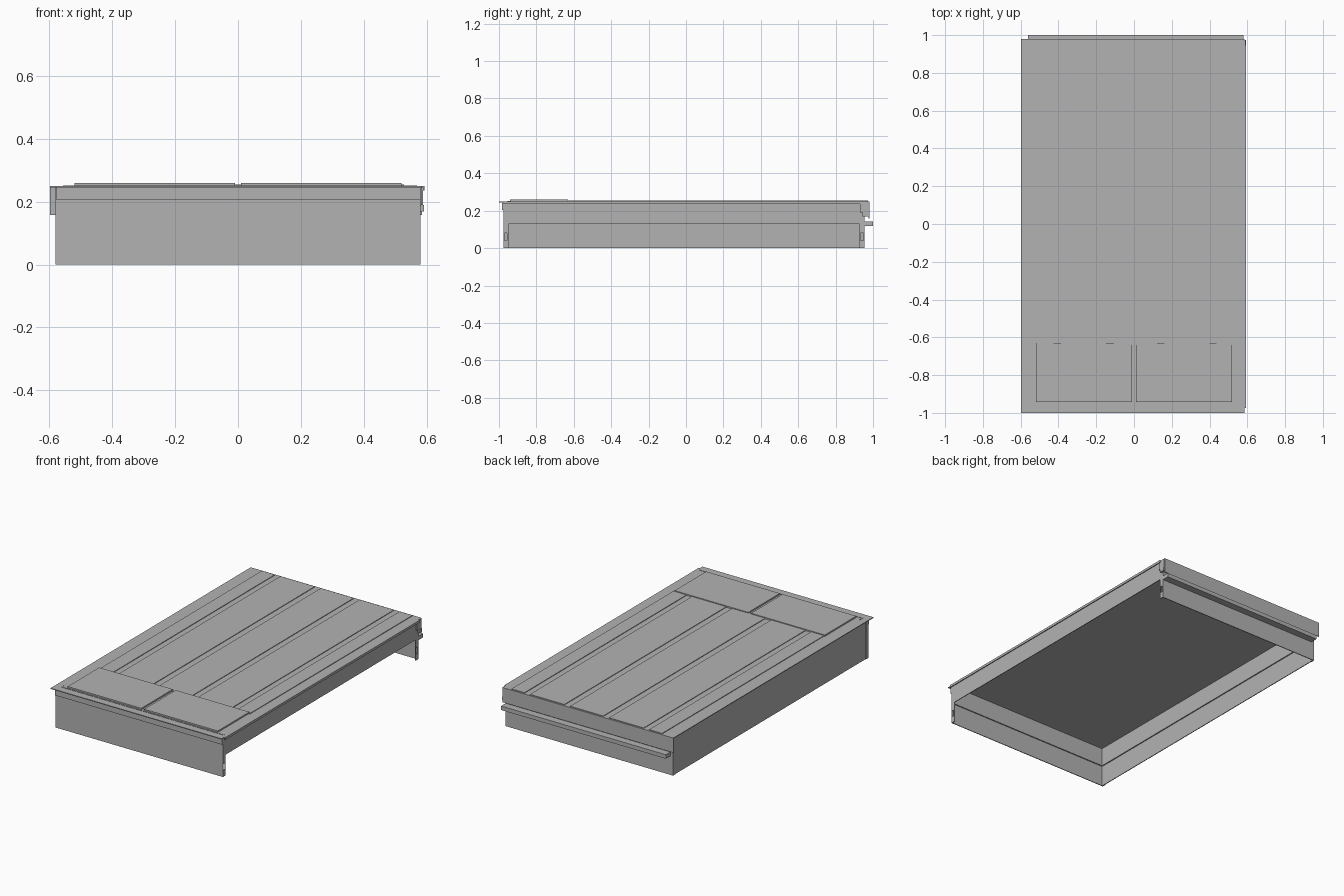
import bpy

cube = bpy.data.objects.get("Cube")
if cube:
    bpy.data.objects.remove(cube, do_unlink=True)

# Single painted sheet-metal colour
grey = bpy.data.materials.new("sheet_grey")
grey.use_nodes = True
colour = (0.45, 0.45, 0.45, 1)
grey.diffuse_color = colour
grey.node_tree.nodes["Principled BSDF"].inputs["Base Color"].default_value = colour


def box(name, x, y, z):
    """Box given by its low and high limit on each axis."""
    bpy.ops.mesh.primitive_cube_add(size=1)
    ob = bpy.context.object
    ob.name = name
    for v in ob.data.vertices:
        v.co = [lim[0] if c < 0 else lim[1] for c, lim in zip(v.co, (x, y, z))]
    ob.data.materials.append(grey)
    return ob


def cut(ob, cutter):
    cutter.hide_render = True
    cutter.hide_viewport = True
    cutter.display_type = 'WIRE'
    mod = ob.modifiers.new("slot", 'BOOLEAN')
    mod.operation = 'DIFFERENCE'
    mod.object = cutter
    mod.solver = 'EXACT'
    bpy.context.view_layer.objects.active = ob
    bpy.ops.object.modifier_apply(modifier=mod.name)
    bpy.data.objects.remove(cutter, do_unlink=True)


T = 0.005           # sheet thickness
LEFT, RIGHT = -0.577, 0.58
FRONT, BACK = -0.977, 0.955
MID, TOP = 0.13, 0.25

# Roof sheet and its folded edges
box("roof_sheet", (-0.598, 0.586), (-1, 0.98), (TOP - T, TOP))
box("roof_side_edge", (0.586, 0.594), (-0.975, 0.945), (TOP - T, TOP))
box("roof_side_lip", (0.589, 0.594), (-0.975, 0.945), (0.235, TOP))
box("front_flange", (LEFT, RIGHT), (-0.985, FRONT), (0.205, TOP - T))
box("back_flange", (-0.598, 0.586), (0.975, 0.98), (0.158, TOP - T))
box("front_seam", (-0.555, 0.57), (-0.954, -0.95), (TOP, TOP + 0.002))
box("front_seam_return", (-0.557, -0.553), (-0.954, -0.925), (TOP, TOP + 0.002))

# Raised lengthwise strips
for i, xs in enumerate([(-0.515, -0.425), (-0.387, -0.148), (-0.107, 0.122),
                        (0.162, 0.4), (0.438, 0.528)]):
    box(f"roof_strip_{i + 1}", xs, (-0.64, 0.972), (TOP, TOP + 0.004))

# Pair of raised panels at the front
for side, xs in (("right", (-0.52, -0.01)), ("left", (0.01, 0.52))):
    box(f"front_{side}_panel", xs, (-0.942, -0.63), (TOP, TOP + 0.009))

# Lower walls; the left side stays open below the upper frame
box("front_wall", (LEFT, RIGHT), (FRONT, FRONT + T), (0, 0.205))
box("back_wall", (LEFT, RIGHT), (BACK - T, BACK), (0, TOP - T))
box("right_wall", (LEFT, LEFT + T), (FRONT + T, BACK - T), (0, TOP - T))

# Thicker upper frame, leaving a ledge inside
W = 0.012
box("front_frame", (LEFT, RIGHT), (FRONT, FRONT + W), (MID, TOP - T))
box("back_frame", (LEFT, RIGHT), (BACK - W, BACK), (MID, TOP - T))
box("right_frame", (LEFT, LEFT + W), (FRONT + W, BACK - W), (MID, TOP - T))
box("left_frame", (RIGHT - T, RIGHT), (FRONT, BACK), (MID, TOP - T))

# Slotted corner posts beside the opening
for name, y0, y1 in (("front", FRONT, FRONT + 0.027), ("back", BACK - 0.027, BACK)):
    post = box(f"{name}_left_post", (RIGHT - T, RIGHT), (y0, y1), (0, MID))
    cut(post, box("slot_cutter", (0.5, 0.65), (y0 + 0.006, y1 - 0.007), (0.04, 0.08)))
    box(f"{name}_right_post", (LEFT - 0.003, LEFT), (y0, y1), (0, TOP - T))

# Ledge rail across the back
box("back_rail", (-0.56, RIGHT), (BACK, 1), (0.118, 0.143))

# Corner bracket
box("bracket_plate", (0.582, 0.589), (0.93, 0.975), (0.19, TOP - T))
box("bracket_foot", (RIGHT, 0.592), (0.945, 0.975), (0.168, 0.19))
